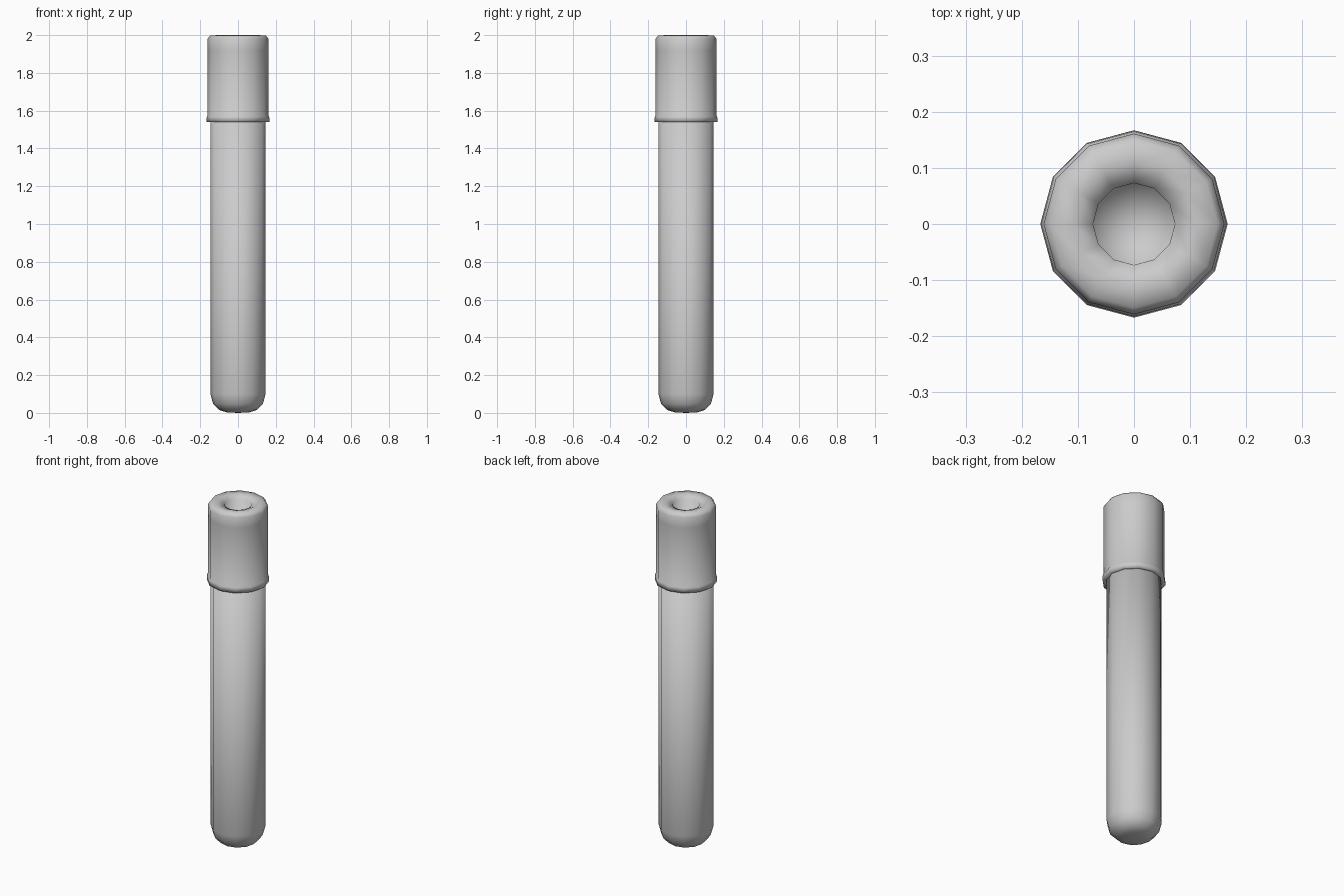
import bpy
import bmesh
from math import tau

cube = bpy.data.objects.get("Cube")
if cube:
    bpy.data.objects.remove(cube, do_unlink=True)

SIDES = 12

grey = bpy.data.materials.new("light grey")
grey.use_nodes = True
grey.diffuse_color = (0.6, 0.6, 0.6, 1)
grey.node_tree.nodes["Principled BSDF"].inputs["Base Color"].default_value = grey.diffuse_color


def lathe(name, profile):
    """Spin a (radius, height) profile about z into a smooth 12-sided part."""
    bm = bmesh.new()
    verts = [bm.verts.new((r, 0, z)) for r, z in profile]
    edges = [bm.edges.new(pair) for pair in zip(verts, verts[1:])]
    bmesh.ops.spin(bm, geom=verts + edges, cent=(0, 0, 0), axis=(0, 0, 1),
                   angle=tau, steps=SIDES, use_duplicate=False)
    bmesh.ops.remove_doubles(bm, verts=bm.verts, dist=0.0005)
    bmesh.ops.recalc_face_normals(bm, faces=bm.faces)
    for face in bm.faces:
        face.smooth = True
    mesh = bpy.data.meshes.new(name)
    bm.to_mesh(mesh)
    bm.free()
    mesh.materials.append(grey)
    obj = bpy.data.objects.new(name, mesh)
    bpy.context.collection.objects.link(obj)
    return obj


# Tube with a rounded bottom, closed inside the cap
lathe("tube", [(0, 0), (0.06, 0.003), (0.1, 0.015), (0.132, 0.048), (0.146, 0.1),
               (0.146, 1.6), (0, 1.6)])

# Cap with a flared lower rim, bevelled top and a recessed hole
lathe("cap", [(0.14, 1.54), (0.167, 1.54), (0.165, 1.57), (0.161, 1.575),
              (0.161, 1.92), (0.161, 1.98), (0.149, 1.997), (0.11, 2.0),
              (0.073, 1.985), (0.071, 1.84), (0, 1.84)])
